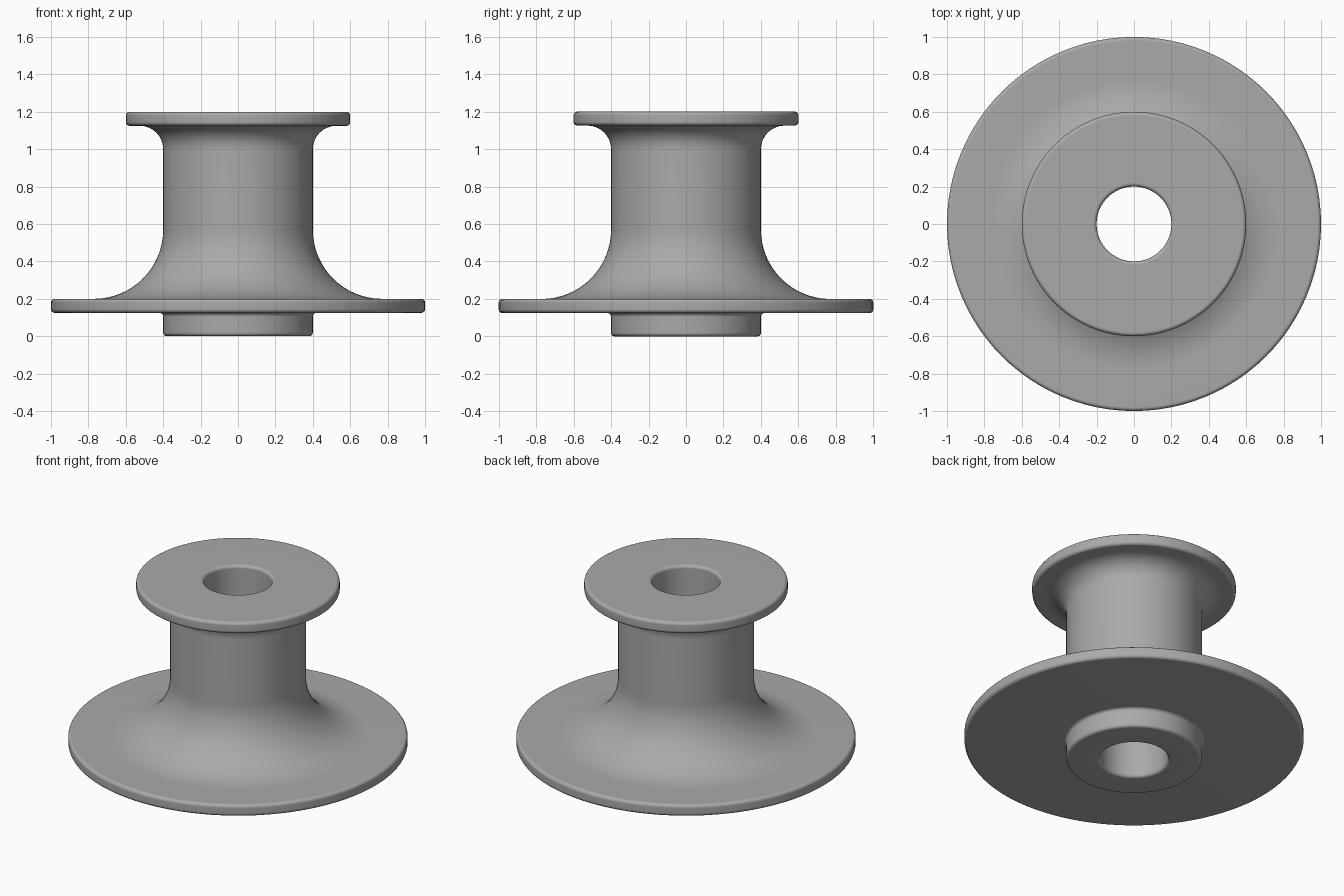
import bpy, bmesh, math
from mathutils import Vector, Matrix

old = bpy.data.objects.get("Cube")
if old:
    bpy.data.objects.remove(old, do_unlink=True)

SIDES = 96
EDGE = 0.02

# Grey metal
metal = bpy.data.materials.new("grey_metal")
metal.use_nodes = True
grey = (0.4, 0.4, 0.4, 1)
metal.diffuse_color = grey
metal.node_tree.nodes["Principled BSDF"].inputs["Base Color"].default_value = grey


def rounded_profile(corners):
    """Closed profile of (radius, height, fillet, steps), each corner rounded by an arc."""
    points = []
    for i, (r, z, fillet, steps) in enumerate(corners):
        here = Vector((r, z))
        before = (Vector(corners[i - 1][:2]) - here).normalized()
        after = (Vector(corners[(i + 1) % len(corners)][:2]) - here).normalized()
        centre = here + (before + after) * fillet
        for s in range(steps + 1):
            a = math.pi / 2 * s / steps
            points.append(centre - after * fillet * math.cos(a) - before * fillet * math.sin(a))
    return points


def lathe(name, corners):
    bm = bmesh.new()
    rings = []
    for r, z in rounded_profile(corners):
        rings.append([bm.verts.new(Matrix.Rotation(math.tau * k / SIDES, 3, "Z") @ Vector((r, 0, z)))
                      for k in range(SIDES)])
    for i, ring in enumerate(rings):
        inner = rings[i - 1]
        for k in range(SIDES):
            n = (k + 1) % SIDES
            bm.faces.new((inner[k], inner[n], ring[n], ring[k]))
    bmesh.ops.recalc_face_normals(bm, faces=bm.faces)
    mesh = bpy.data.meshes.new(name)
    bm.to_mesh(mesh)
    bm.free()
    mesh.materials.append(metal)
    obj = bpy.data.objects.new(name, mesh)
    bpy.context.collection.objects.link(obj)
    bpy.ops.object.select_all(action="DESELECT")
    obj.select_set(True)
    bpy.context.view_layer.objects.active = obj
    bpy.ops.object.shade_smooth_by_angle(angle=math.radians(40))
    # Keep the large flat faces flat beside the small rounded edges
    weighted = obj.modifiers.new("weighted_normals", "WEIGHTED_NORMAL")
    weighted.keep_sharp = True
    return obj


# Flanged spool: hub, wide flange, flared barrel, top flange, bore
lathe("flanged_spool", [
    (0.2, 0, EDGE, 4),
    (0.4, 0, EDGE, 4),
    (0.4, 0.125, EDGE, 4),
    (1.0, 0.125, EDGE, 4),
    (1.0, 0.2, EDGE, 4),
    (0.4, 0.2, 0.37, 16),
    (0.4, 1.125, 0.125, 8),
    (0.6, 1.125, EDGE, 4),
    (0.6, 1.2, EDGE, 4),
    (0.2, 1.2, EDGE, 4),
])
